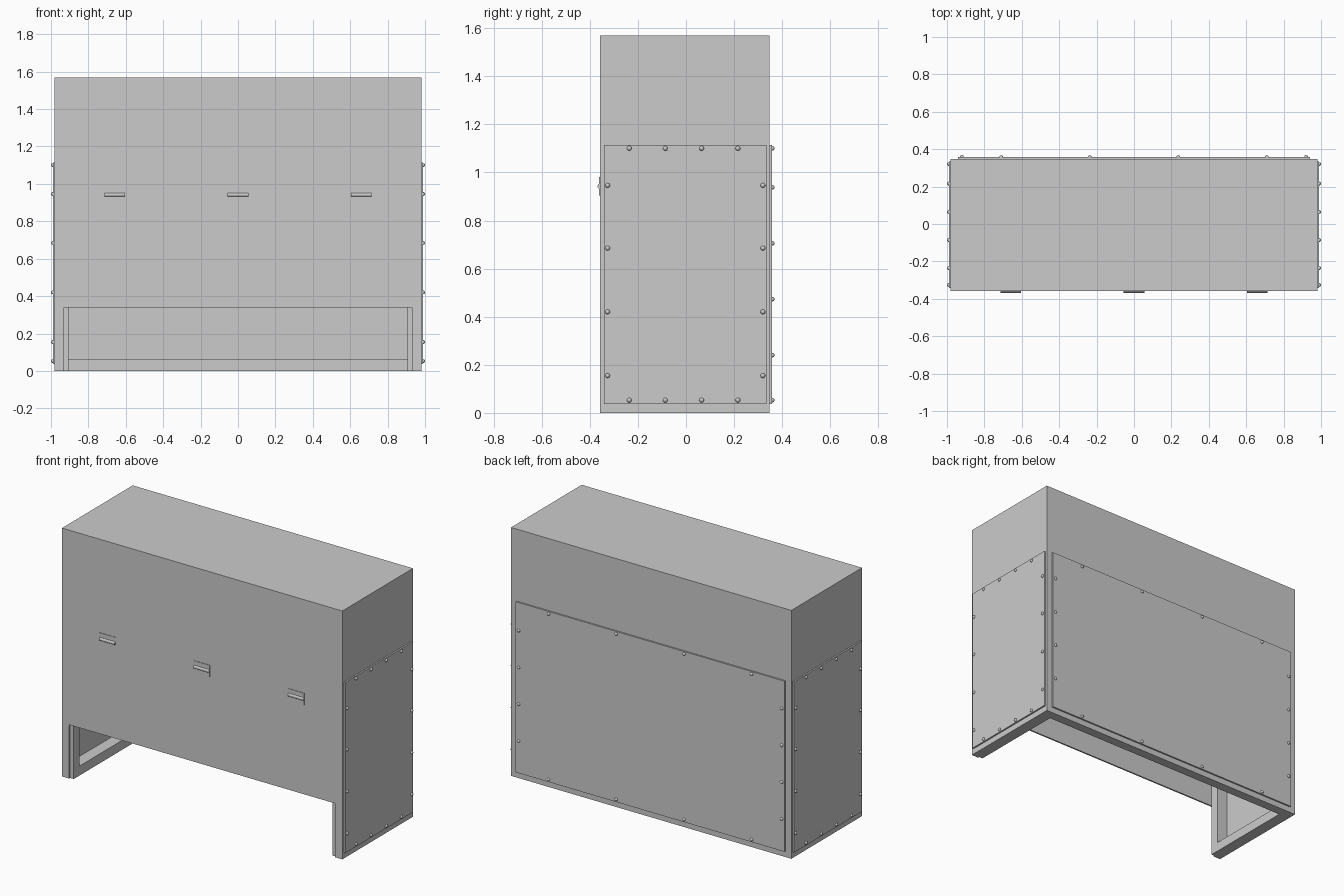
import bpy, bmesh, math
from mathutils import Matrix, Vector

if "Cube" in bpy.data.objects:
    bpy.data.objects.remove(bpy.data.objects["Cube"])

XO, YF, YB, H = 0.98, -0.358, 0.348, 1.57   # outer body limits
T = 0.01                                    # sheet thickness


def finish(name, bm, smooth=False):
    bmesh.ops.recalc_face_normals(bm, faces=bm.faces)
    me = bpy.data.meshes.new(name)
    bm.to_mesh(me)
    bm.free()
    ob = bpy.data.objects.new(name, me)
    bpy.context.collection.objects.link(ob)
    if smooth:
        bpy.ops.object.select_all(action='DESELECT')
        ob.select_set(True)
        bpy.context.view_layer.objects.active = ob
        bpy.ops.object.shade_smooth_by_angle(angle=math.radians(40))
    return ob


def box(name, x0, x1, y0, y1, z0, z1):
    bm = bmesh.new()
    bmesh.ops.create_cube(bm, size=1)
    for v in bm.verts:
        v.co = Vector((x1 if v.co.x > 0 else x0,
                       y1 if v.co.y > 0 else y0,
                       z1 if v.co.z > 0 else z0))
    return finish(name, bm)


def pair(name, x0, x1, *rest):
    """Same box on the right and mirrored to the left."""
    box(name + "_right", x0, x1, *rest)
    box(name + "_left", -x1, -x0, *rest)


def bolts(name, points, normal):
    """Round bolt heads: half spheres standing on a panel face."""
    bm = bmesh.new()
    rot = Vector((0, 0, 1)).rotation_difference(Vector(normal)).to_matrix().to_4x4()
    for p in points:
        bmesh.ops.create_uvsphere(bm, u_segments=16, v_segments=8, radius=0.01,
                                  matrix=Matrix.Translation(p) @ rot)
    return finish(name, bm, True)


# Inner frame: corner posts and rails
RI = 0.905
pair("front_post", RI, XO, YF + T, YF + 0.065, 0, H - T)
pair("back_post", RI, XO, YB - 0.06, YB, 0, H - T)
pair("side_bottom_rail", RI, XO, YF + 0.065, YB - 0.06, 0, 0.06)
pair("side_middle_rail", RI, XO, YF + 0.065, YB - 0.06, 1.07, 1.13)
box("back_bottom_rail", -RI, RI, YB - 0.06, YB, 0, 0.06)
box("back_middle_rail", -RI, RI, YB - 0.06, YB, 1.07, 1.13)

# Sheet skin of the hood above the bolted panels
box("top_sheet", -XO, XO, YF, YB, H - T, H)
box("front_upper_sheet", -XO, XO, YF, YF + T, 0.94, H - T)
pair("hood_side_sheet", XO - T, XO, YF + 0.065, YB - 0.06, 1.13, H - T)
box("hood_back_sheet", -RI, RI, YB - T, YB, 1.13, H - T)

# Front door between two narrow strips, open below
box("front_door", -0.93, 0.93, YF, YF + T, 0.34, 0.94)
pair("front_leg_strip", 0.93, XO, YF, YF + T, 0, 0.94)

# Bolted side and back panels
pair("side_panel", XO, XO + T, -0.342, 0.335, 0.037, 1.115)
box("back_panel", -0.94, 0.94, YB, YB + T, 0.037, 1.115)

# Bolts around the panel edges
side_spots = [(y, z) for y in (-0.236, -0.086, 0.065, 0.216) for z in (0.053, 1.1)]
side_spots += [(y, z) for y in (-0.326, 0.32) for z in (0.155, 0.42, 0.685, 0.946)]
for s, label in ((1, "right"), (-1, "left")):
    bolts(f"side_bolts_{label}", [(s * (XO + T), y, z) for y, z in side_spots], (s, 0, 0))
back_spots = [(x, z) for x in (-0.71, -0.237, 0.237, 0.71) for z in (0.053, 1.1)]
back_spots += [(x, z) for x in (-0.92, 0.92) for z in (0.24, 0.473, 0.705, 0.938)]
bolts("back_bolts", [(x, YB + T, z) for x, z in back_spots], (0, 1, 0))

# Door hinges: thin leaf with a barrel
for i, x in enumerate((-0.66, 0, 0.66), 1):
    box(f"hinge_leaf_{i}", x - 0.055, x + 0.055, YF - 0.003, YF, 0.905, 0.98)
    bm = bmesh.new()
    bmesh.ops.create_cone(bm, cap_ends=True, segments=24, radius1=0.011, radius2=0.011,
                          depth=0.11, matrix=Matrix.Translation((x, YF + 0.001, 0.942))
                          @ Matrix.Rotation(math.pi / 2, 4, 'Y'))
    finish(f"hinge_barrel_{i}", bm, True)
